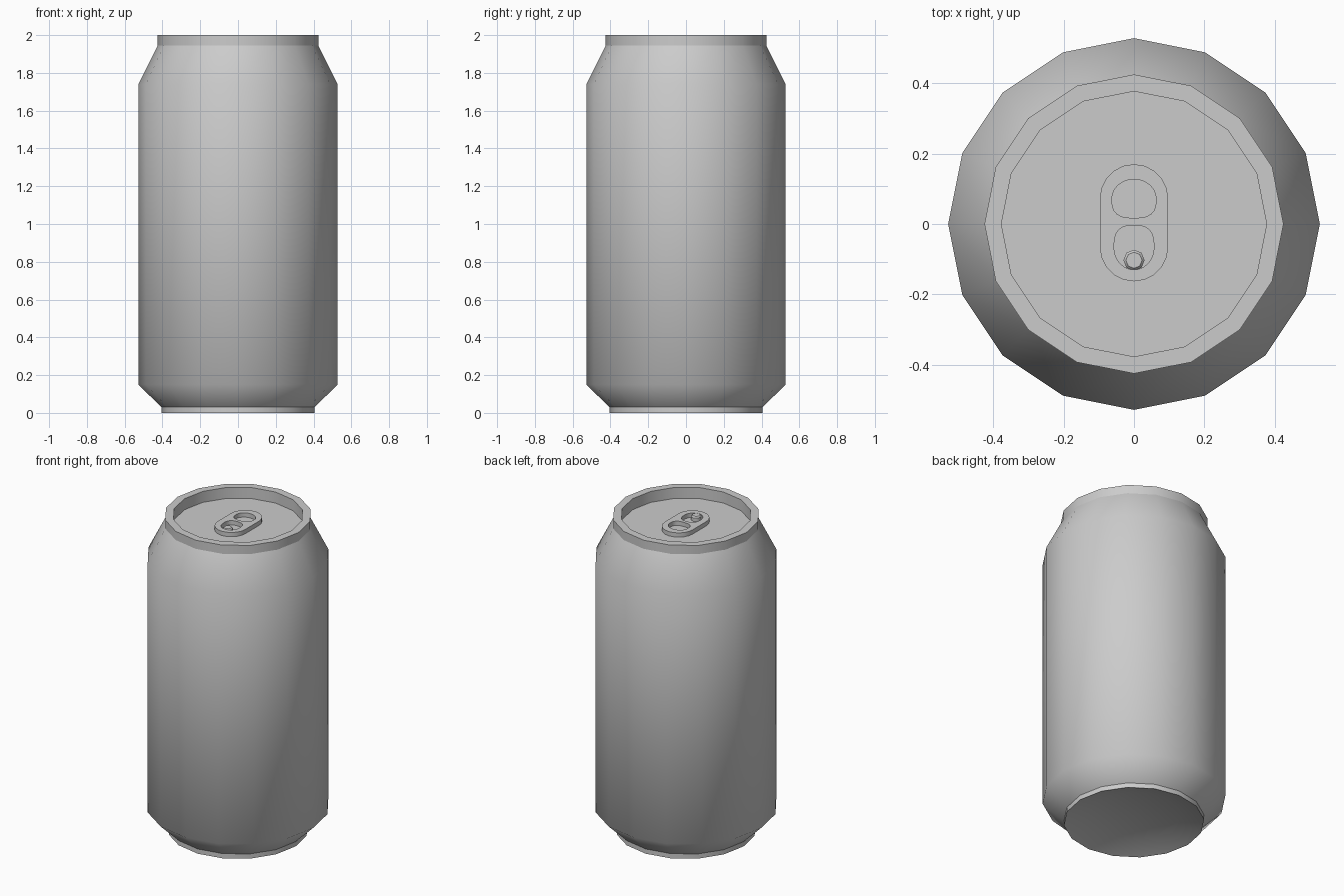
import bpy, bmesh
from math import sin, cos, pi

if "Cube" in bpy.data.objects:
    bpy.data.objects.remove(bpy.data.objects["Cube"])


def lathe(name, profile, sides, sharp_rings=(), offset=(0, 0, 0)):
    """Revolve an (r, z) profile; r = 0 points become poles."""
    bm = bmesh.new()
    rings = []
    for r, z in profile:
        n = sides if r > 0 else 1
        rings.append([bm.verts.new((r * cos(2 * pi * i / sides), r * sin(2 * pi * i / sides), z))
                      for i in range(n)])
    for a, b in zip(rings, rings[1:]):
        for i in range(sides):
            j = (i + 1) % sides
            vs = [a[i % len(a)], a[j % len(a)], b[j % len(b)], b[i % len(b)]]
            bm.faces.new(list(dict.fromkeys(vs)))
    for f in bm.faces:
        f.smooth = True
    for k in sharp_rings:
        for i in range(sides):
            bm.edges.get((rings[k][i], rings[k][(i + 1) % sides])).smooth = False
    bmesh.ops.recalc_face_normals(bm, faces=bm.faces)
    me = bpy.data.meshes.new(name)
    bm.to_mesh(me)
    bm.free()
    ob = bpy.data.objects.new(name, me)
    ob.location = offset
    bpy.context.collection.objects.link(ob)
    return ob


LID = 1.93

# Can shell: domed base, foot, body, neck, rim and recessed lid
lathe("can_body", [(0, 0.06), (0.27, 0.045), (0.405, 0), (0.405, 0.03), (0.528, 0.15),
                   (0.528, 1.74), (0.425, 1.945), (0.425, 2.0), (0.377, 2.0),
                   (0.377, LID), (0, LID)],
      16, sharp_rings=(2, 3, 6, 7, 8, 9))

# Rivet holding the tab
lathe("tab_rivet", [(0.03, LID - 0.005), (0.03, LID + 0.022), (0.023, LID + 0.03), (0, LID + 0.03)],
      8, sharp_rings=(1, 2), offset=(0, -0.103, 0))


def finger_hole(cy, rx, ry, inner):
    """Round on the outer side, squarer on the side facing the tab middle."""
    pts = []
    for i in range(24):
        c, s = cos(2 * pi * i / 24), sin(2 * pi * i / 24)
        p = 2 / 2.8 if s * inner > 0 else 1
        pts.append((rx * abs(c) ** p * (1 if c > 0 else -1),
                    cy + ry * abs(s) ** p * (1 if s > 0 else -1)))
    return pts


# Pull tab: capsule outline with two holes
outline = []
for start, cy in ((0, 0.073), (pi, -0.066)):
    for i in range(11):
        a = start + pi * i / 10
        outline.append((0.097 * cos(a), cy + 0.097 * sin(a)))

curve = bpy.data.curves.new("pull_tab", 'CURVE')
curve.dimensions = '2D'
curve.fill_mode = 'BOTH'
curve.extrude = 0.0135
for pts in (outline, finger_hole(0.072, 0.063, 0.055, -1), finger_hole(-0.067, 0.057, 0.063, 1)):
    sp = curve.splines.new('POLY')
    sp.points.add(len(pts) - 1)
    for p, (x, y) in zip(sp.points, pts):
        p.co = (x, y, 0, 1)
    sp.use_cyclic_u = True
tab = bpy.data.objects.new("pull_tab", curve)
tab.location.z = LID + 0.0135
bpy.context.collection.objects.link(tab)
bpy.ops.object.select_all(action='DESELECT')
tab.select_set(True)
bpy.context.view_layer.objects.active = tab
bpy.ops.object.convert(target='MESH')
bpy.ops.object.shade_smooth_by_angle(angle=0.6)
